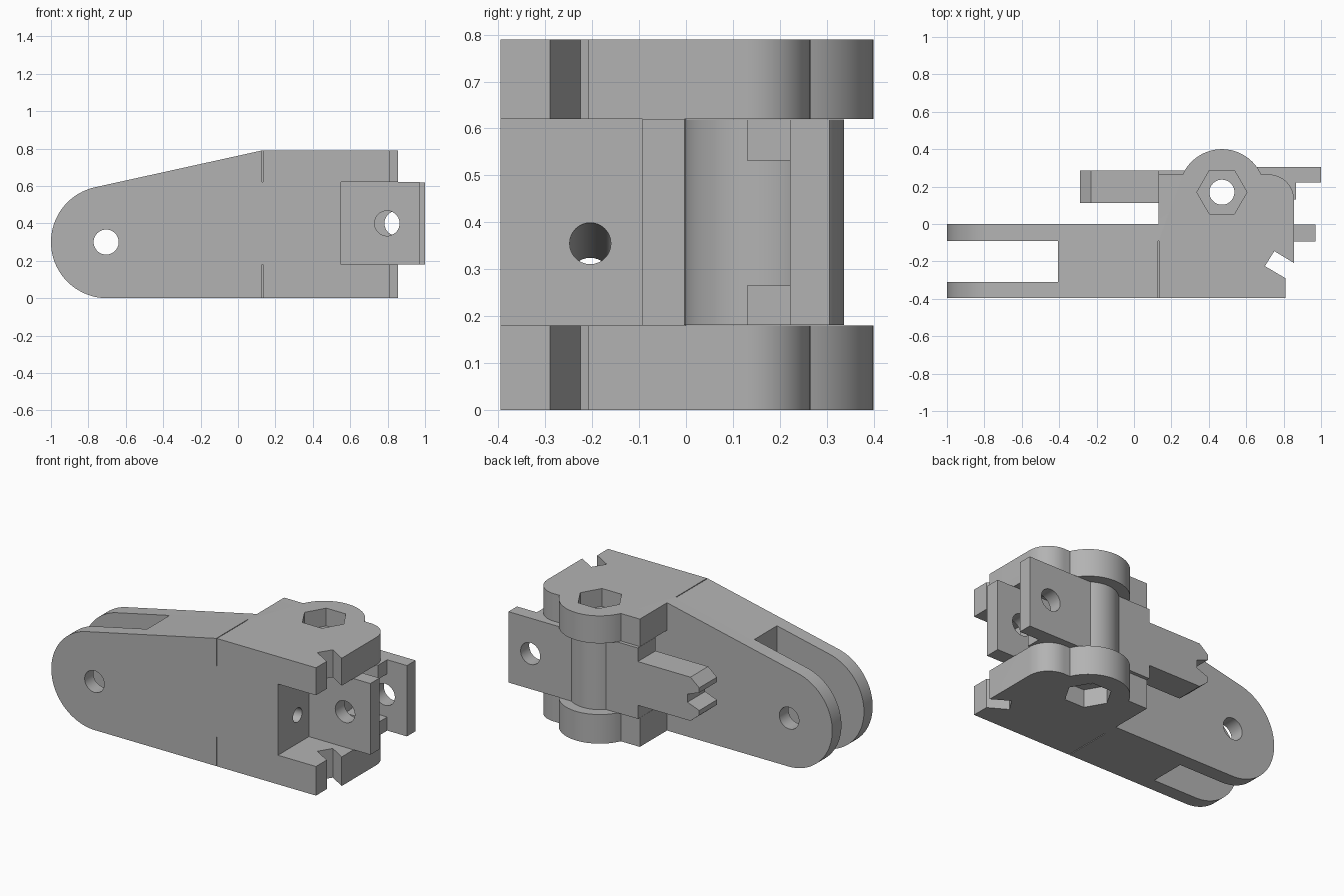
import bpy, bmesh, math
from mathutils import Vector, Matrix

if "Cube" in bpy.data.objects:
    bpy.data.objects.remove(bpy.data.objects["Cube"])

grey = bpy.data.materials.new("plain grey")
grey.diffuse_color = (0.45, 0.45, 0.45, 1)
grey.use_nodes = True
grey.node_tree.nodes["Principled BSDF"].inputs["Base Color"].default_value = grey.diffuse_color


def prism(name, pts, axis, lo, hi):
    """Extrude a closed outline: axis 'z' uses (x, y) points, axis 'y' uses (x, z) points."""
    bm = bmesh.new()
    place = (lambda p, h: (p[0], p[1], h)) if axis == 'z' else (lambda p, h: (p[0], h, p[1]))
    a = [bm.verts.new(place(p, lo)) for p in pts]
    b = [bm.verts.new(place(p, hi)) for p in pts]
    bm.faces.new(a)
    bm.faces.new(b)
    n = len(pts)
    for i in range(n):
        bm.faces.new((a[i], a[(i + 1) % n], b[(i + 1) % n], b[i]))
    bmesh.ops.recalc_face_normals(bm, faces=bm.faces)
    me = bpy.data.meshes.new(name)
    bm.to_mesh(me)
    bm.free()
    ob = bpy.data.objects.new(name, me)
    bpy.context.collection.objects.link(ob)
    me.materials.append(grey)
    return ob


def arc(cx, cy, r, a0, a1, n):
    return [(cx + r * math.cos(math.radians(a0 + (a1 - a0) * i / n)),
             cy + r * math.sin(math.radians(a0 + (a1 - a0) * i / n))) for i in range(n + 1)]


def disc(cx, cy, r, n=48):
    return arc(cx, cy, r, 0, 360, n)[:-1]


def box(name, x0, x1, y0, y1, z0, z1):
    return prism(name, [(x0, y0), (x1, y0), (x1, y1), (x0, y1)], 'z', z0, z1)


def combine(ob, other, op):
    m = ob.modifiers.new(op, 'BOOLEAN')
    m.operation, m.object, m.solver = op, other, 'EXACT'
    bpy.context.view_layer.update()
    dg = bpy.context.evaluated_depsgraph_get()
    me = bpy.data.meshes.new_from_object(ob.evaluated_get(dg))
    ob.modifiers.clear()
    ob.data = me
    bpy.data.objects.remove(other)


def finish(ob):
    bpy.ops.object.select_all(action='DESELECT')
    ob.select_set(True)
    bpy.context.view_layer.objects.active = ob
    bpy.ops.object.shade_smooth_by_angle(angle=math.radians(25))


H = 0.79
PX, PY = 0.47, 0.17            # hinge axis
Z0, Z1 = 0.18, 0.62            # gap between the flanges

# housing: plan outline crossed with side profile
plan = [(-1.05, -0.395), (0.81, -0.395), (0.81, -0.29), (0.70, -0.225), (0.75, -0.145), (0.855, -0.208)]
plan += arc(0.72, 0.13, 0.135, 0, 90, 16)
plan += arc(PX, PY, 0.23, 24.4, 155.6, 36)
plan += [(0.13, 0.265), (0.13, 0.0), (-1.05, 0.0)]
housing = prism("housing", plan, 'z', -0.1, 1.0)
side = arc(-0.70, 0.30, 0.30, 270, 102.4, 48) + [(0.13, H), (0.90, H), (0.90, 0.0)]
combine(housing, prism("side_profile", side, 'y', -0.6, 0.6), 'INTERSECT')

# front pocket, rear hinge gap, clevis slot and seam slits
cuts = [
    box("pocket", 0.55, 1.1, -0.6, -0.093, Z0, Z1),
    box("hinge_gap", 0.10, 1.1, -0.003, 0.6, Z0, Z1),
    box("clevis_slot", -1.1, -0.405, -0.31, -0.09, -0.2, 1.0),
    box("upper_slit", 0.128, 0.133, -0.6, -0.09, Z1, 1.0),
    box("lower_slit", 0.128, 0.133, -0.6, -0.09, -0.2, Z0),
    prism("clevis_hole", disc(-0.705, 0.30, 0.067), 'y', -0.6, 0.2),
    prism("hinge_bore", disc(PX, PY, 0.067), 'z', -0.2, 1.0),
]
# hexagonal recesses above and below
for lo, hi in ((H - 0.11, 1.0), (-0.2, 0.11)):
    cuts.append(prism("hex_recess", disc(PX, PY, 0.134, 6), 'z', lo, hi))
# sloping channel from the pocket to the clevis slot
channel = prism("channel", disc(0, 0, 0.044, 32), 'z', -0.55, 0.55)
slope = Vector((0.96, 0, 0.075))
channel.data.transform(Matrix.Translation((0.07, -0.204, 0.3175))
                       @ slope.to_track_quat('Z', 'Y').to_matrix().to_4x4())
cuts.append(channel)

for c in cuts:
    combine(housing, c, 'DIFFERENCE')

# fixed tab reaching out of the pocket
combine(housing, box("fixed_tab", 0.50, 0.97, -0.093, -0.003, Z0, Z1), 'UNION')
combine(housing, prism("tab_hole", disc(0.797, 0.40, 0.067), 'y', -0.2, 0.1), 'DIFFERENCE')
finish(housing)

# lever: barrel, rear tab and stepped arm with a notched tip
lever = prism("lever", disc(PX, PY - 0.003, 0.17, 64), 'z', Z0 + 0.001, Z1 - 0.001)
tip = [(PX, Z0 + 0.001), (0.13, Z0 + 0.001), (0.13, 0.265), (-0.23, 0.265), (-0.29, 0.315),
       (-0.29, 0.345), (-0.21, 0.375)]
tip += [(x, 0.80 - z) for x, z in reversed(tip)]
combine(lever, prism("arm", tip, 'y', 0.112, 0.285), 'UNION')
combine(lever, box("rear_tab", PX, 1.0, 0.222, 0.306, Z0 + 0.001, Z1 - 0.001), 'UNION')
for lo, hi in ((Z0 + 0.001, 0.265), (0.532, Z1 - 0.001)):
    combine(lever, box("rib", PX + 0.1, 0.865, 0.13, 0.25, lo, hi), 'UNION')
combine(lever, prism("rear_tab_hole", disc(0.85, 0.40, 0.067), 'y', 0.15, 0.4), 'DIFFERENCE')
combine(lever, prism("lever_bore", disc(PX, PY, 0.067), 'z', 0, 1.0), 'DIFFERENCE')
finish(lever)
